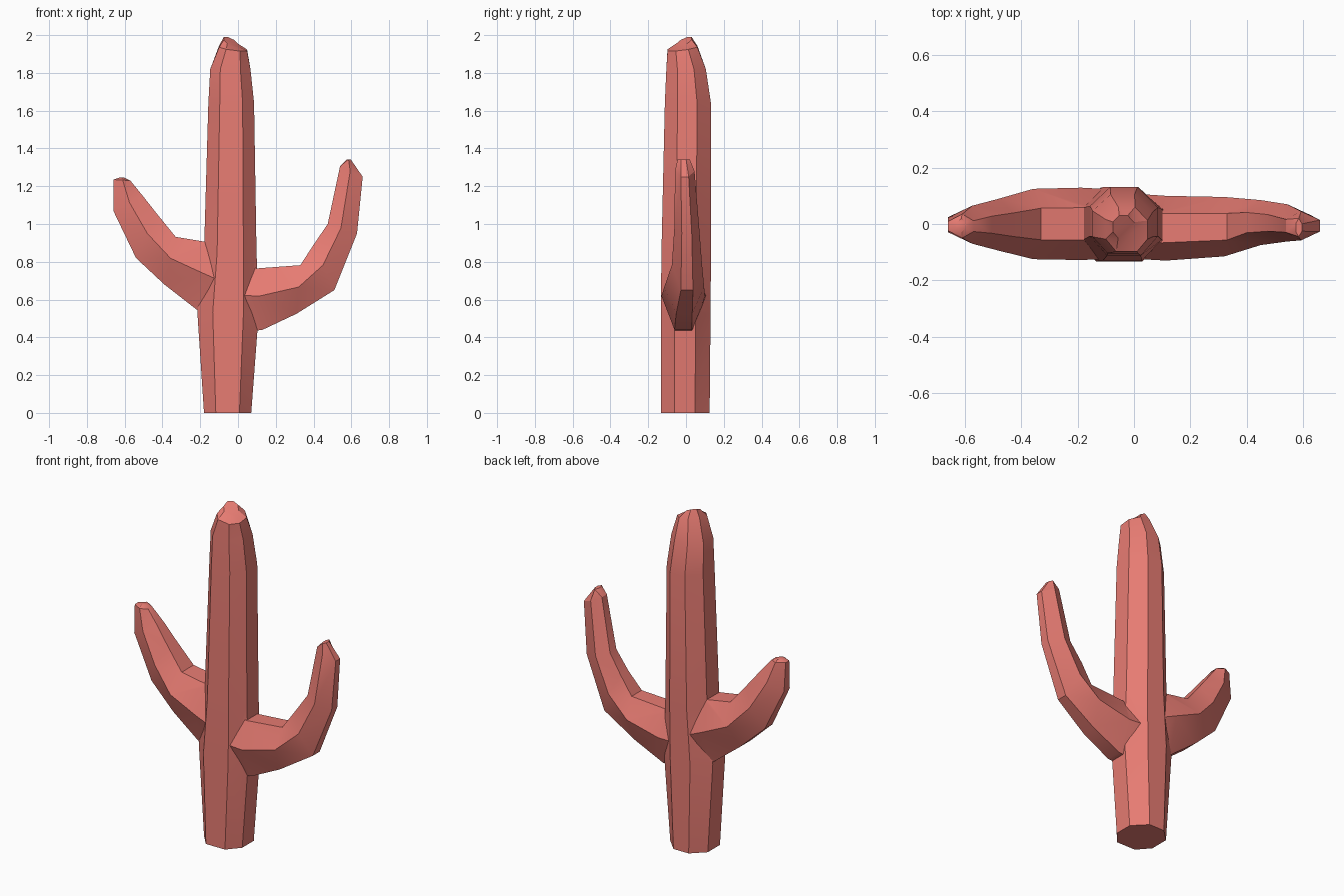
import bpy, bmesh, math

if "Cube" in bpy.data.objects:
    bpy.data.objects.remove(bpy.data.objects["Cube"])


def loft(name, rings):
    """Skin a list of equal-length point rings and cap both ends."""
    bm = bmesh.new()
    vs = [[bm.verts.new(p) for p in r] for r in rings]
    n = len(vs[0])
    for a, b in zip(vs, vs[1:]):
        for i in range(n):
            j = (i + 1) % n
            bm.faces.new((a[i], a[j], b[j], b[i]))
    bm.faces.new(vs[0])
    bm.faces.new(vs[-1])
    bmesh.ops.recalc_face_normals(bm, faces=bm.faces)
    bmesh.ops.triangulate(bm, faces=bm.faces)
    me = bpy.data.meshes.new(name)
    bm.to_mesh(me)
    bm.free()
    ob = bpy.data.objects.new(name, me)
    bpy.context.collection.objects.link(ob)
    return ob


def trunk_ring(z, x0, x1, y0, y1, tilt=0.0):
    """Chamfered rectangle; tilt raises the back left side."""
    w, d = x1 - x0, y1 - y0
    uv = [(.25, 0), (.75, 0), (1, .28), (1, .7), (.7, 1), (.3, 1), (0, .72), (0, .28)]
    return [(x0 + u * w, y0 + v * d, z + tilt * (v - u)) for u, v in uv]


def arm_ring(inner, outer, y0, y1):
    """Six-sided section between the inner and outer outline of an arm."""
    (xi, zi), (xo, zo) = inner, outer
    ym, h = (y0 + y1) / 2, (y1 - y0) / 2
    pts = [(0, -.45), (.45, -1), (1, -.4), (1, .4), (.45, 1), (0, .45)]
    return [(xi + t * (xo - xi), ym + s * h, zi + t * (zo - zi)) for t, s in pts]


# Trunk
trunk = loft("cactus", [
    trunk_ring(0, -.18, .07, -.133, .125),
    trunk_ring(.53, -.215, .11, -.133, .13),
    trunk_ring(.85, -.18, .098, -.13, .132),
    trunk_ring(1.64, -.157, .085, -.112, .132),
    trunk_ring(1.82, -.147, .066, -.104, .105),
    trunk_ring(1.93, -.10, .048, -.098, .06, .02),
    trunk_ring(1.965, -.075, .0, -.05, .03, .035),
])

# Right arm
right_arm = loft("right_arm", [arm_ring(*s) for s in [
    ((-.03, .79), (-.03, .42), -.122, .11),
    ((.10, .765), (.13, .44), -.13, .10),
    ((.33, .782), (.31, .525), -.115, .096),
    ((.40, .89), (.51, .65), -.075, .085),
    ((.475, 1.0), (.63, .95), -.062, .07),
    ((.54, 1.305), (.66, 1.25), -.058, .045),
    ((.575, 1.342), (.597, 1.342), -.045, .02),
]])

# Left arm
left_arm = loft("left_arm", [arm_ring(*s) for s in [
    ((-.05, .86), (-.05, .46), -.122, .122),
    ((-.17, .905), (-.21, .54), -.128, .129),
    ((-.33, .932), (-.39, .68), -.125, .125),
    ((-.43, 1.055), (-.54, .82), -.095, .09),
    ((-.505, 1.15), (-.66, 1.07), -.07, .065),
    ((-.57, 1.23), (-.66, 1.235), -.05, .035),
    ((-.60, 1.245), (-.63, 1.245), -.03, .02),
]])

# Fuse the arms into the trunk
bpy.context.view_layer.objects.active = trunk
for arm in (right_arm, left_arm):
    mod = trunk.modifiers.new("join", 'BOOLEAN')
    mod.operation = 'UNION'
    mod.solver = 'EXACT'
    mod.object = arm
    bpy.ops.object.modifier_apply(modifier=mod.name)
    bpy.data.objects.remove(arm)

# Soft shading and colour
mat = bpy.data.materials.new("cactus_skin")
mat.diffuse_color = (.8, .2, .17, 1)
mat.use_nodes = True
mat.node_tree.nodes["Principled BSDF"].inputs["Base Color"].default_value = mat.diffuse_color
trunk.data.materials.clear()
trunk.data.materials.append(mat)
bpy.ops.object.select_all(action='DESELECT')
trunk.select_set(True)
bpy.ops.object.shade_smooth_by_angle(angle=math.radians(30))
